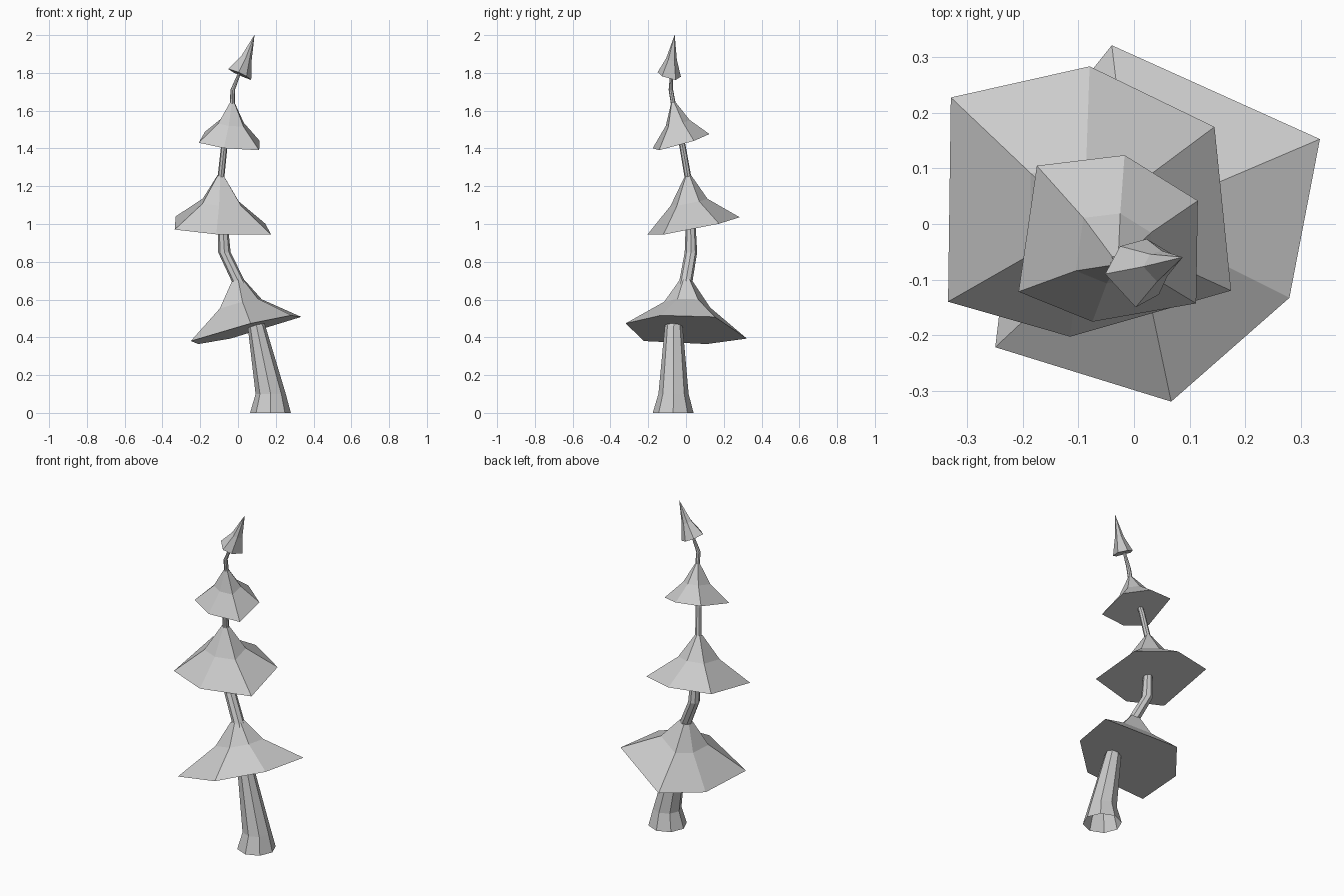
import bpy
import bmesh
from math import cos, sin, tau
from mathutils import Vector

cube = bpy.data.objects.get("Cube")
if cube:
    bpy.data.objects.remove(cube)

grey = bpy.data.materials.new("light grey")
grey.use_nodes = True
colour = (0.6, 0.6, 0.6, 1)
grey.diffuse_color = colour
grey.node_tree.nodes["Principled BSDF"].inputs["Base Color"].default_value = colour


def loft(name, rings, cap_start, cap_end):
    """Skin a list of equal-sized point rings with flat faces."""
    bm = bmesh.new()
    loops = [[bm.verts.new(p) for p in ring] for ring in rings]
    for low, high in zip(loops, loops[1:]):
        count = len(low)
        for i in range(count):
            j = (i + 1) % count
            bm.faces.new((low[i], low[j], high[j], high[i]))
    if cap_start:
        bm.faces.new(loops[0][::-1])
    if cap_end:
        bm.faces.new(loops[-1])
    mesh = bpy.data.meshes.new(name)
    bm.to_mesh(mesh)
    bm.free()
    mesh.materials.append(grey)
    obj = bpy.data.objects.new(name, mesh)
    bpy.context.collection.objects.link(obj)
    return obj


def foliage(name, corners, tilt, height, middle, spread, tip, tip_spread):
    """Tilted, irregular six-sided skirt that narrows in two steps."""
    rim = [Vector((x, y, height + tilt[0] * x + tilt[1] * y)) for x, y in corners]
    centre = sum(rim, Vector()) / len(rim)
    rings = [rim]
    for point, scale in ((middle, spread), (tip, tip_spread)):
        rings.append([Vector(point) + (p - centre) * scale for p in rim])
    return loft(name, rings, True, True)


# Crooked trunk: centre and radius at each bend, open at the foot
bends = [
    ((0.172, -0.068, 0), 0.108), ((0.173, -0.066, 0.1), 0.08),
    ((0.098, -0.065, 0.46), 0.047), ((0, 0, 0.7), 0.035),
    ((-0.072, 0.026, 0.85), 0.033), ((-0.078, 0.025, 0.96), 0.028),
    ((-0.09, 0.01, 1.25), 0.018), ((-0.073, -0.018, 1.41), 0.017),
    ((-0.03, -0.068, 1.64), 0.013), ((-0.028, -0.08, 1.71), 0.012),
    ((0.008, -0.076, 1.8), 0.008),
]
SIDES = 8
trunk = [[Vector(c) + r * Vector((cos(tau * i / SIDES), sin(tau * i / SIDES), 0))
          for i in range(SIDES)] for c, r in bends]
loft("trunk", trunk, False, True)

# Foliage tiers, from the ground up
foliage("lowest_foliage",
        [(0.335, 0.153), (-0.04, 0.322), (-0.21, 0.11),
         (-0.25, -0.222), (0.067, -0.32), (0.28, -0.133)],
        (0.27, -0.08), 0.43, (0.01, 0, 0.575), 0.38, (-0.003, 0, 0.7), 0.11)
foliage("second_foliage",
        [(0.145, 0.175), (-0.08, 0.284), (-0.33, 0.228),
         (-0.335, -0.14), (-0.115, -0.203), (0.175, -0.12)],
        (-0.06, 0.19), 0.977, (-0.09, 0.015, 1.115), 0.4, (-0.092, 0.01, 1.255), 0.07)
foliage("third_foliage",
        [(0.115, 0.042), (-0.017, 0.124), (-0.175, 0.105),
         (-0.208, -0.122), (-0.075, -0.176), (0.112, -0.143)],
        (-0.107, 0.27), 1.441, (-0.035, -0.045, 1.535), 0.42, (-0.03, -0.068, 1.645), 0.07)
foliage("top_foliage",
        [(0.07, -0.055), (0.023, -0.027), (-0.025, -0.04),
         (-0.052, -0.09), (0.003, -0.15), (0.045, -0.127)],
        (-0.45, -0.12), 1.787, (0.045, -0.073, 1.875), 0.45, (0.087, -0.06, 2), 0.01)
